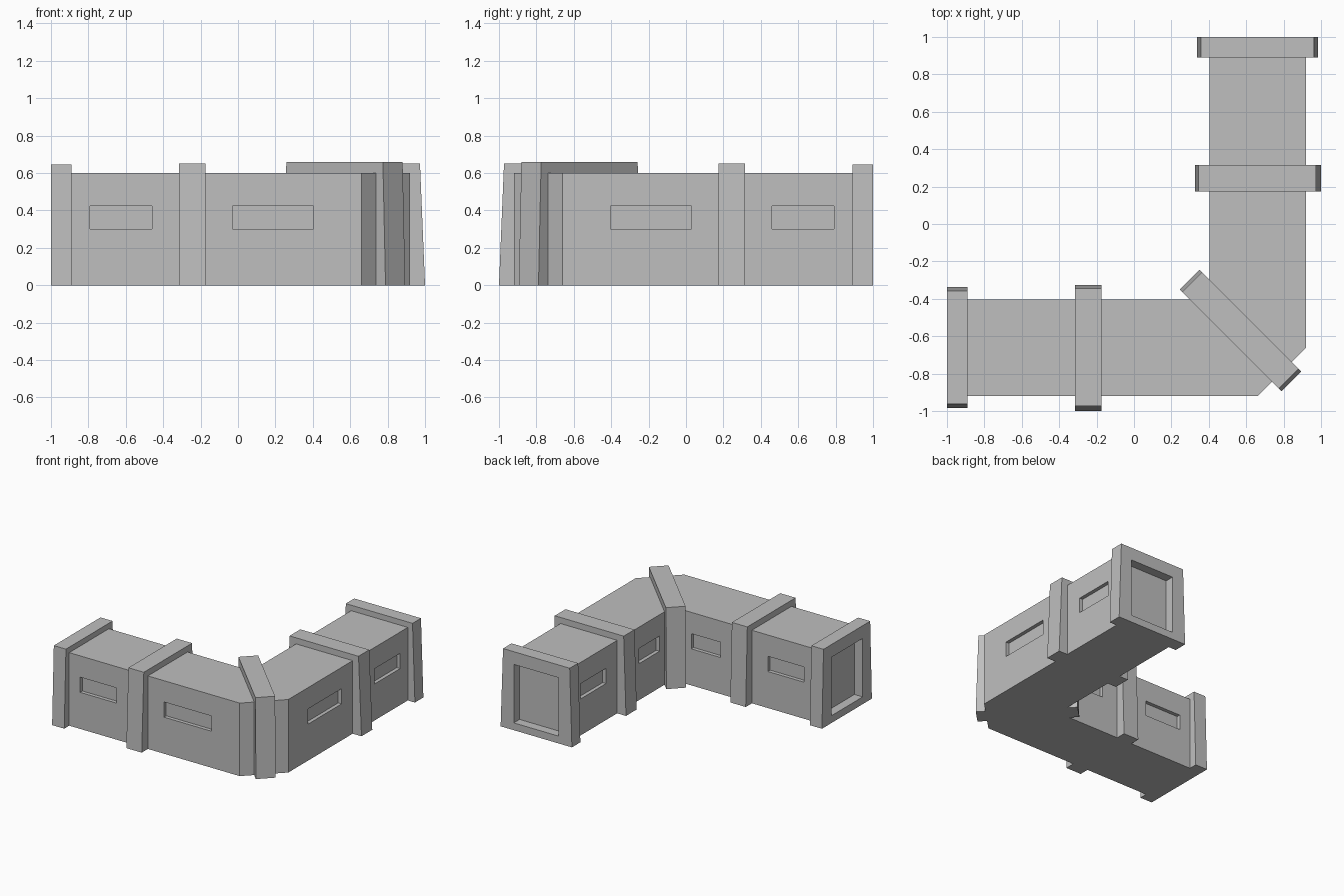
import bpy, bmesh, math
from mathutils import Matrix, Vector

cube = bpy.data.objects.get("Cube")
if cube:
    bpy.data.objects.remove(cube, do_unlink=True)

grey = bpy.data.materials.new("plain grey")
grey.use_nodes = True
grey.diffuse_color = (0.52, 0.52, 0.52, 1)
grey.node_tree.nodes["Principled BSDF"].inputs["Base Color"].default_value = grey.diffuse_color

# Swaps the two arms of the corner
SWAP = Matrix(((0, -1, 0, 0), (-1, 0, 0, 0), (0, 0, 1, 0), (0, 0, 0, 1)))
STAY = Matrix.Identity(4)


def make(name, bm):
    bmesh.ops.recalc_face_normals(bm, faces=bm.faces)
    mesh = bpy.data.meshes.new(name)
    bm.to_mesh(mesh)
    bm.free()
    mesh.materials.append(grey)
    ob = bpy.data.objects.new(name, mesh)
    bpy.context.collection.objects.link(ob)
    return ob


def block(name, x, y, z, taper=(0, 0), matrix=STAY):
    """Box between x, y, z ranges; taper moves the top edges inward in y."""
    bm = bmesh.new()
    for v in bmesh.ops.create_cube(bm, size=1)["verts"]:
        low, top = v.co.y < 0, v.co.z > 0
        v.co = Vector((x[v.co.x > 0], y[not low], z[top]))
        if top:
            v.co.y += taper[0] if low else -taper[1]
    bmesh.ops.transform(bm, matrix=matrix, verts=bm.verts)
    return make(name, bm)


def carve(ob, cutters):
    for c in cutters:
        mod = ob.modifiers.new("recess", "BOOLEAN")
        mod.operation, mod.solver, mod.object = "DIFFERENCE", "EXACT", c
    bpy.context.view_layer.update()
    graph = bpy.context.evaluated_depsgraph_get()
    mesh = bpy.data.meshes.new_from_object(ob.evaluated_get(graph))
    ob.modifiers.clear()
    ob.data = mesh
    for c in cutters:
        bpy.data.objects.remove(c, do_unlink=True)


OUT, IN, HEIGHT, DEPTH = -0.92, -0.405, 0.6, 0.03

# Corner body: extruded plan with a chamfered outer corner
plan = [(-0.91, OUT), (0.66, OUT), (-OUT, -0.66), (-OUT, 0.91),
        (-IN, 0.91), (-IN, IN), (-0.91, IN)]
bm = bmesh.new()
floor = bm.faces.new([bm.verts.new((x, y, 0)) for x, y in plan])
roof = bmesh.ops.extrude_face_region(bm, geom=[floor])["geom"]
bmesh.ops.translate(bm, vec=(0, 0, HEIGHT),
                    verts=[g for g in roof if isinstance(g, bmesh.types.BMVert)])
body = make("corridor_body", bm)

# Slot windows on the outer and inner walls of both arms
slots = []
for m in (STAY, SWAP):
    for span, wall in (((-0.79, -0.46), OUT), ((-0.03, 0.405), OUT),
                       ((-0.79, -0.46), IN), ((-0.03, 0.235), IN)):
        slots.append(block("slot_cutter", span, (wall - DEPTH, wall + DEPTH),
                           (0.3, 0.425), matrix=m))
carve(body, slots)

# End collars with a recessed doorway, and middle collars
for side, m in (("left", SWAP), ("right", STAY)):
    end = block(side + "_end_collar", (-1, -0.89), (-0.985, -0.337), (0, 0.645),
                (0.022, 0.02), m)
    carve(end, [block("doorway_cutter", (-1.1, -0.925), (-0.865, -0.46),
                      (0.06, 0.54), matrix=m)])
    block(side + "_middle_collar", (-0.315, -0.175), (-1, -0.325), (0, 0.65),
          (0.027, 0.021), m)

# Diagonal collar across the corner
block("corner_collar", (-0.0745, 0.0745), (-1.19, -0.42), (0, 0.66), (0.02, 0.02),
      Matrix.Rotation(math.radians(45), 4, "Z"))
